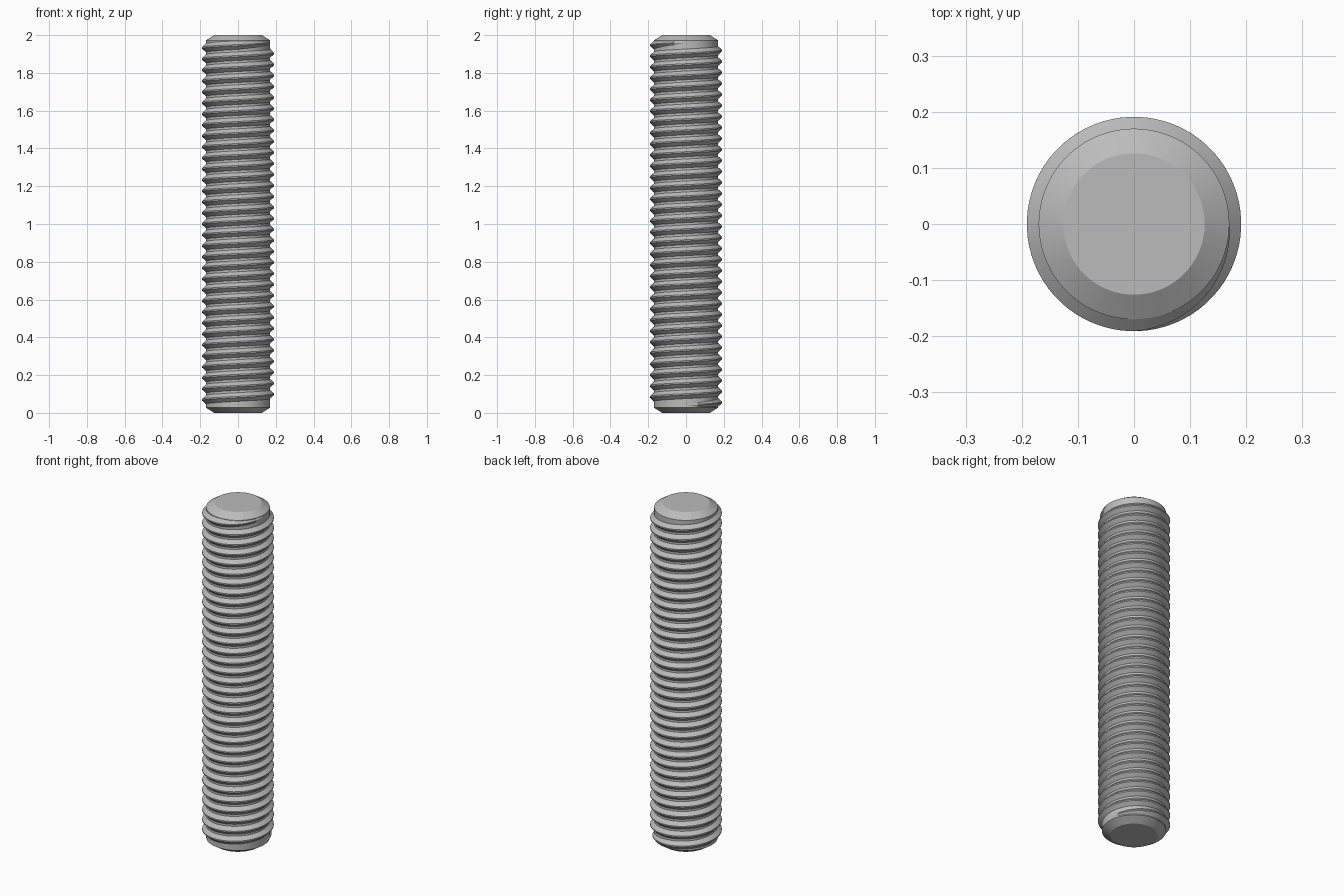
import bpy, bmesh, math

if "Cube" in bpy.data.objects:
    bpy.data.objects.remove(bpy.data.objects["Cube"])

HEIGHT, CORE, CREST, TIP = 2.0, 0.17, 0.191, 0.126
CHAMFER = 0.028
PITCH, STEPS = 0.0588, 72
Z_START, Z_END = 0.055, 1.947     # crest heights where the full thread starts and ends
FADE = math.radians(108)          # run-out angle at each end

steel = bpy.data.materials.new("grey steel")
steel.use_nodes = True
GREY = (0.5, 0.5, 0.5, 1)
steel.diffuse_color = GREY
steel.node_tree.nodes["Principled BSDF"].inputs["Base Color"].default_value = GREY


def finish(bm, name):
    bmesh.ops.recalc_face_normals(bm, faces=bm.faces)
    mesh = bpy.data.meshes.new(name)
    bm.to_mesh(mesh)
    bm.free()
    mesh.materials.append(steel)
    obj = bpy.data.objects.new(name, mesh)
    bpy.context.collection.objects.link(obj)
    bpy.ops.object.select_all(action="DESELECT")
    obj.select_set(True)
    bpy.context.view_layer.objects.active = obj
    bpy.ops.object.shade_smooth_by_angle(angle=math.radians(25))
    return obj


def bridge(bm, a, b, closed=True):
    n = len(a)
    for i in range(n if closed else n - 1):
        j = (i + 1) % n
        bm.faces.new((a[i], a[j], b[j], b[i]))


# Chamfered rod core
bm = bmesh.new()
rings = []
for r, z in ((TIP, 0), (CORE, CHAMFER), (CORE, HEIGHT - CHAMFER), (TIP, HEIGHT)):
    rings.append([bm.verts.new((r * math.cos(math.tau * i / STEPS),
                                r * math.sin(math.tau * i / STEPS), z)) for i in range(STEPS)])
for low, high in zip(rings, rings[1:]):
    bridge(bm, low, high)
bm.faces.new(rings[0])
bm.faces.new(rings[-1])
finish(bm, "rod_core")

# Right-handed helical thread: full from the back at the base to the front at the top
turns = round((Z_END - Z_START) / PITCH - 0.5) + 0.5
pitch = (Z_END - Z_START) / turns
first, last = math.pi / 2, math.pi / 2 + turns * math.tau
count = round((last - first + 2 * FADE) / math.tau * STEPS)
half_root, half_crest = pitch * 0.46, pitch * 0.06
bm = bmesh.new()
sections = []
for i in range(count + 1):
    t = first - FADE + (last - first + 2 * FADE) * i / count
    fade = max(0, min(1, (t - first + FADE) / FADE, (last + FADE - t) / FADE))
    z = Z_START + (t - first) / math.tau * pitch
    sunk = CORE - 0.004
    tip = sunk + (CREST - sunk) * fade
    root = half_root * (0.3 + 0.7 * fade)
    crest = half_crest * (0.3 + 0.7 * fade)
    profile = ((sunk, -root), (tip, -crest), (tip, crest), (sunk, root))
    sections.append([bm.verts.new((r * math.cos(t), r * math.sin(t), z + dz)) for r, dz in profile])
for a, b in zip(sections, sections[1:]):
    bridge(bm, a, b)
finish(bm, "helical_thread")
